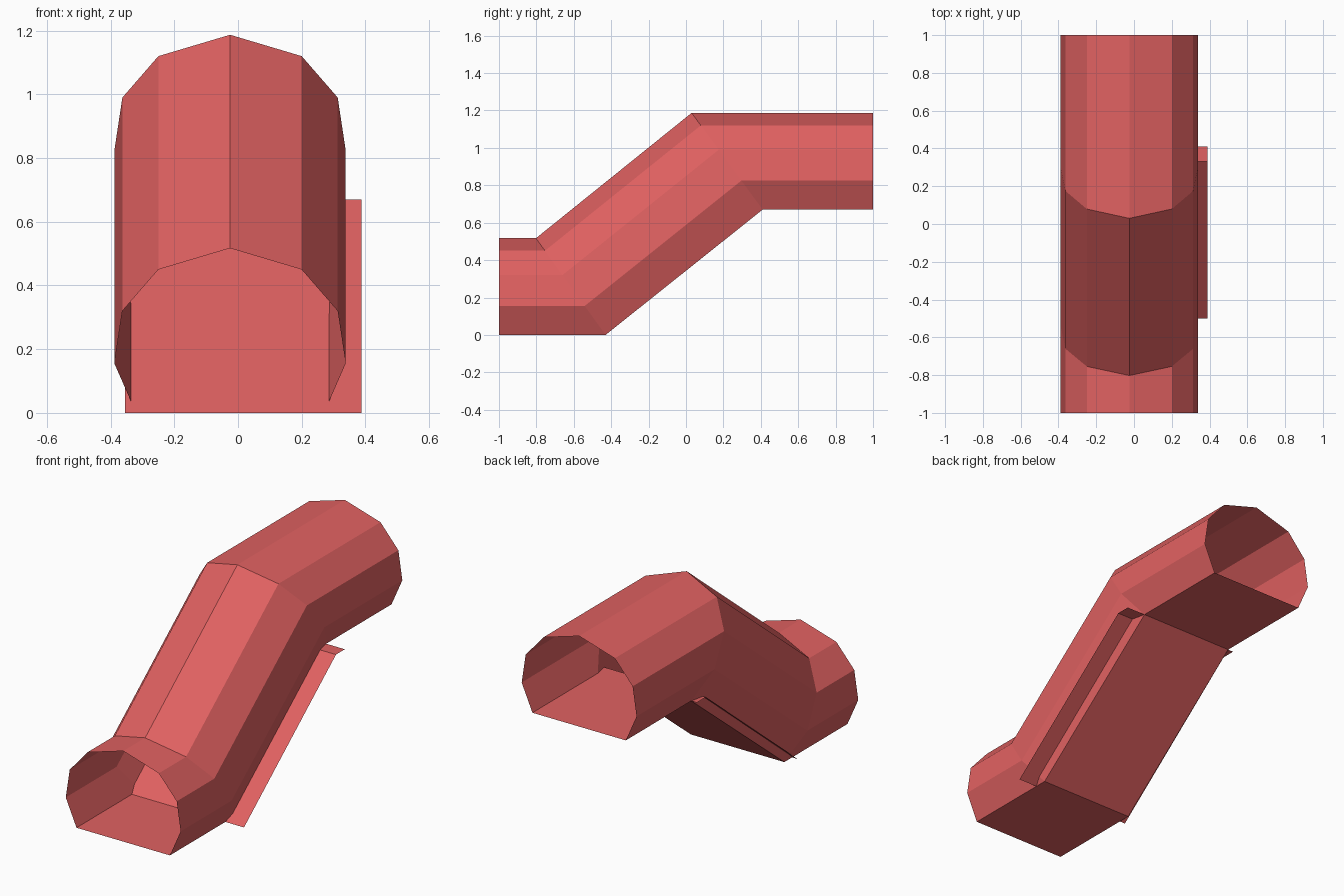
import bpy
import bmesh

cube = bpy.data.objects.get("Cube")
if cube:
    bpy.data.objects.remove(cube, do_unlink=True)

# Single flat colour
red = bpy.data.materials.new("coral_red")
red.use_nodes = True
colour = (0.75, 0.12, 0.12, 1.0)
red.diffuse_color = colour
red.node_tree.nodes["Principled BSDF"].inputs["Base Color"].default_value = colour


def loft(name, rings, closed):
    """Skin a row of matching sections with flat quads, leaving the ends open."""
    bm = bmesh.new()
    rows = [[bm.verts.new(p) for p in ring] for ring in rings]
    count = len(rows[0])
    for a, b in zip(rows, rows[1:]):
        for i in range(count if closed else count - 1):
            j = (i + 1) % count
            bm.faces.new((a[i], a[j], b[j], b[i]))
    mesh = bpy.data.meshes.new(name)
    bm.to_mesh(mesh)
    bm.free()
    mesh.materials.append(red)
    obj = bpy.data.objects.new(name, mesh)
    bpy.context.collection.objects.link(obj)
    return obj


# Arched tunnel section: half width and height, mirrored about its centre line
CENTRE = -0.025
RISE = 0.67
half = [(0.295, 0.0), (0.363, 0.155), (0.338, 0.32), (0.225, 0.45)]
section = half + [(0.0, 0.517)] + [(-x, h) for x, h in reversed(half)]

# Stations along the tunnel: y at the floor, mitre lean per height, base z
stations = [(-1.0, 0.0, 0.0), (-0.43, -0.72, 0.0),
            (0.41, -0.735, RISE), (1.0, 0.0, RISE)]
loft("tunnel_shell",
     [[(CENTRE + x, y + lean * h, z + h) for x, h in section]
      for y, lean, z in stations], closed=True)

# Thin inner ramp, slightly wider than the tunnel, with a level top lip
ramp_path = [(-0.50, 0.0), (0.33, RISE), (0.41, RISE)]
loft("inner_ramp",
     [[(0.388, y, z), (-0.355, y, z)] for y, z in reversed(ramp_path)],
     closed=False)
